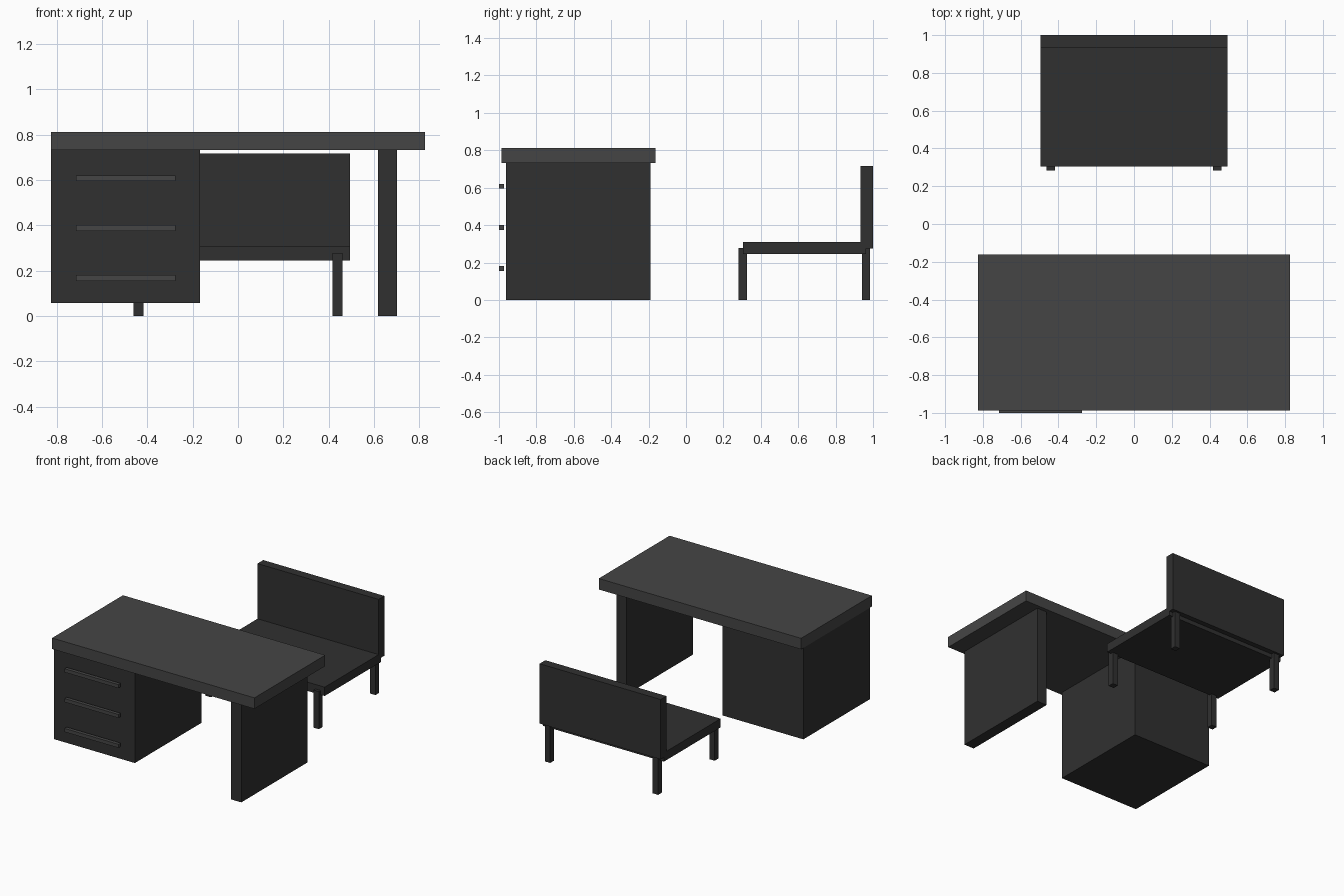
import bpy

if "Cube" in bpy.data.objects:
    bpy.data.objects.remove(bpy.data.objects["Cube"])


def material(name, v):
    m = bpy.data.materials.new(name)
    m.diffuse_color = (v, v, v, 1)
    m.use_nodes = True
    m.node_tree.nodes["Principled BSDF"].inputs["Base Color"].default_value = m.diffuse_color
    return m


DARK = material("dark", 0.03)
LIGHT = material("charcoal", 0.06)


def box(name, x, y, z, mat):
    """Box from (min, max) ranges on each axis."""
    bpy.ops.mesh.primitive_cube_add(size=1, location=[(a + b) / 2 for a, b in (x, y, z)])
    o = bpy.context.object
    o.name = name
    o.scale = [b - a for a, b in (x, y, z)]
    bpy.ops.object.transform_apply(location=False, rotation=False, scale=True)
    o.data.materials.append(mat)
    return o


# Desk: top, drawer cabinet, side panel
box("desk_top", (-0.825, 0.825), (-0.987, -0.162), (0.732, 0.813), LIGHT)
box("drawer_cabinet", (-0.825, -0.167), (-0.963, -0.189), (0.058, 0.732), DARK)
box("side_panel", (0.619, 0.701), (-0.963, -0.189), (0, 0.732), DARK)

# Drawer handles, standing just clear of the cabinet front
for i, z in enumerate((0.168, 0.388, 0.608)):
    box(f"drawer_handle_{i + 1}", (-0.715, -0.276), (-1.0, -0.974), (z - 0.013, z + 0.013), LIGHT)

# Chair: seat and backrest
box("chair_seat", (-0.494, 0.494), (0.304, 0.963), (0.245, 0.31), DARK)
box("chair_back", (-0.494, 0.494), (0.933, 1.0), (0.276, 0.717), DARK)

# Chair legs, centred on the front and rear seat edges
for row, y in (("front", 0.304), ("rear", 0.963)):
    for side, x in (("left", -0.44), ("right", 0.44)):
        box(f"{row}_{side}_leg", (x - 0.022, x + 0.022), (y - 0.022, y + 0.022), (0, 0.277), DARK)
